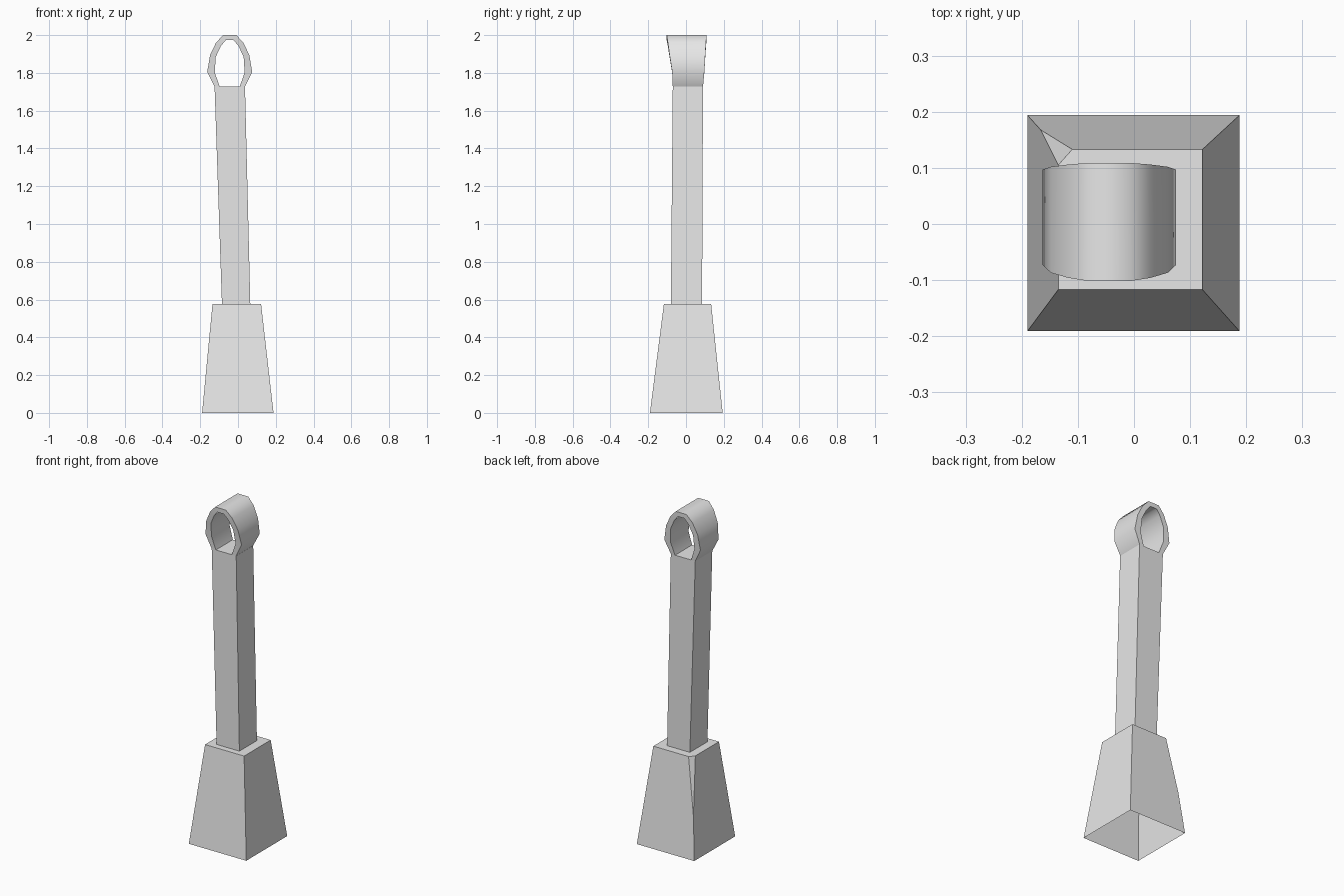
import bpy
import math

if "Cube" in bpy.data.objects:
    bpy.data.objects.remove(bpy.data.objects["Cube"], do_unlink=True)

# One plain grey for everything
grey = bpy.data.materials.new("plain_grey")
grey.use_nodes = True
colour = (0.8, 0.8, 0.8, 1)
grey.diffuse_color = colour
grey.node_tree.nodes["Principled BSDF"].inputs["Base Color"].default_value = colour


def make(name, verts, faces):
    mesh = bpy.data.meshes.new(name)
    mesh.from_pydata(verts, [], faces)
    mesh.materials.append(grey)
    mesh.update()
    obj = bpy.data.objects.new(name, mesh)
    bpy.context.collection.objects.link(obj)
    return obj


def rect(x0, x1, y0, y1, z):
    return [(x0, y0, z), (x1, y0, z), (x1, y1, z), (x0, y1, z)]


# Tapered base, open below, with one chipped top corner
low = rect(-0.19, 0.188, -0.191, 0.194, 0)
high = rect(-0.135, 0.122, -0.117, 0.133, 0.577)
tip = tuple(a + (b - a) * 0.43 for a, b in zip(low[3], high[3]))
chip_back = (-0.11, 0.133, 0.577)
chip_side = (-0.135, 0.105, 0.577)
TIP, BACK, SIDE = 7, 8, 9
make("base", low + high[:3] + [tip, chip_back, chip_side], [
    (0, 1, 5, 4), (1, 2, 6, 5), (2, 3, TIP, BACK, 6),
    (3, 0, 4, SIDE, TIP), (TIP, SIDE, BACK), (4, 5, 6, BACK, SIDE)])

# Leaning post
foot = rect(-0.085, 0.065, -0.08, 0.085, 0.577)
head = rect(-0.124, 0.037, -0.07, 0.09, 1.727)
sides = [(i, (i + 1) % 4, (i + 1) % 4 + 4, i + 4) for i in range(4)]
make("post", foot + head, sides + [(4, 5, 6, 7)])

# Flared loop: half profiles as (half width, height), mirrored about its axis
AXIS = -0.044
outer_half = [(0.08, 1.727), (0.119, 1.805), (0.104, 1.894), (0.073, 1.959), (0.035, 2.0)]
inner_half = [(0.053, 1.727), (0.079, 1.802), (0.074, 1.884), (0.047, 1.942), (0.021, 1.973)]
depths = [(-0.07, 0.09), (-0.073, 0.097), (-0.087, 0.102), (-0.096, 0.106), (-0.102, 0.109)]


def arch(half, end):
    left = [(AXIS - w, d[end], z) for (w, z), d in zip(half, depths)]
    right = [(AXIS + w, d[end], z) for (w, z), d in zip(half, depths)]
    return left + right[::-1]


rows = [arch(outer_half, 0), arch(outer_half, 1), arch(inner_half, 1), arch(inner_half, 0)]
n = len(rows[0])
faces = []
for r in range(4):
    a, b = r * n, (r + 1) % 4 * n
    faces += [(a + i, a + i + 1, b + i + 1, b + i) for i in range(n - 1)]
faces = [f[::-1] for f in faces]
loop = make("loop", sum(rows, []), faces)

bpy.ops.object.select_all(action="DESELECT")
loop.select_set(True)
bpy.context.view_layer.objects.active = loop
bpy.ops.object.shade_smooth_by_angle(angle=math.radians(60))
